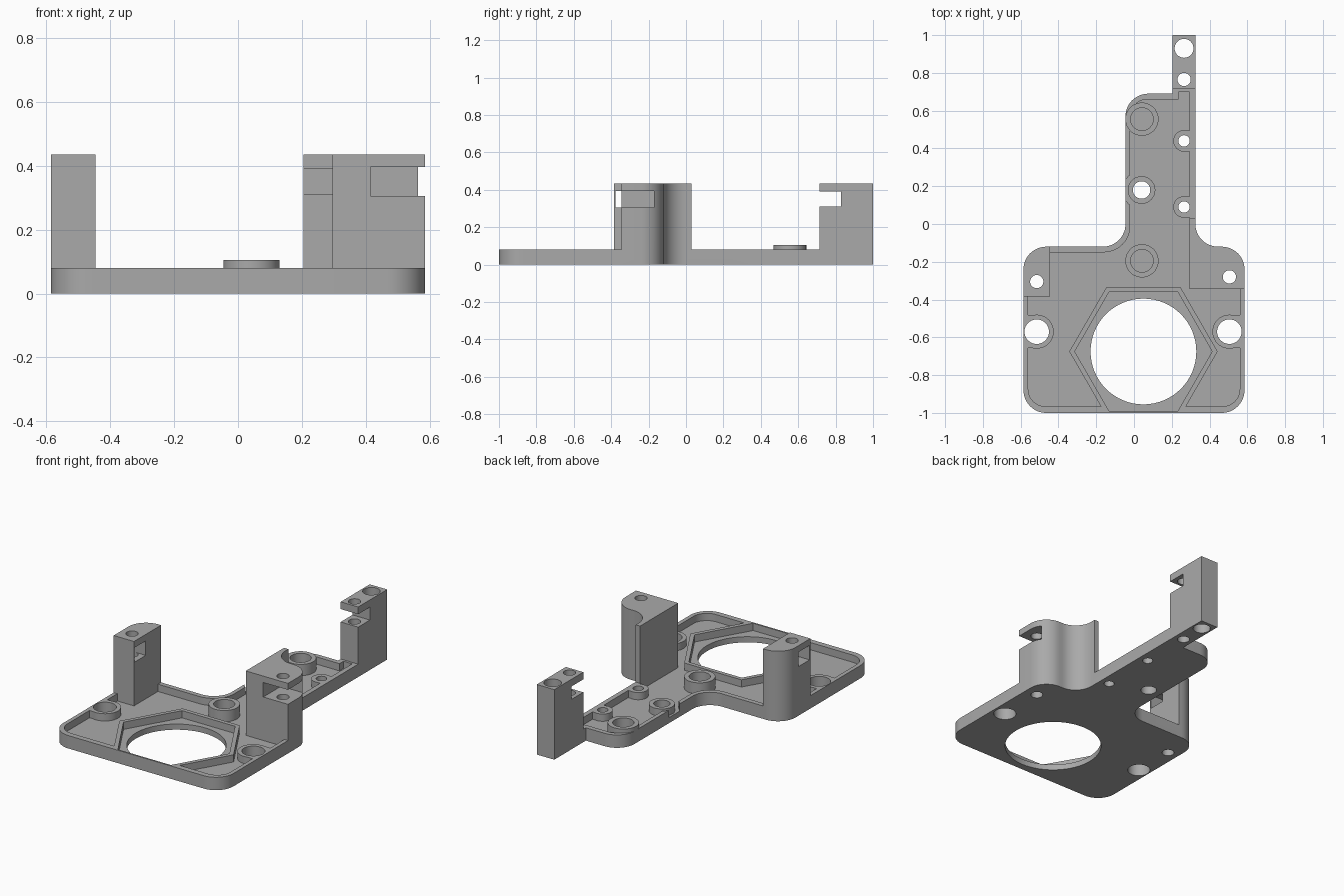
import bpy, bmesh, math
from mathutils import Vector

if "Cube" in bpy.data.objects:
    bpy.data.objects.remove(bpy.data.objects["Cube"], do_unlink=True)

FLOOR, RIM, TOP, COLLAR = 0.035, 0.08, 0.435, 0.105

grey = bpy.data.materials.new("warm_grey_plastic")
grey.use_nodes = True
grey.diffuse_color = (0.4, 0.4, 0.4, 1)
grey.node_tree.nodes["Principled BSDF"].inputs["Base Color"].default_value = (0.4, 0.4, 0.4, 1)


def rounded(corners, steps=12):
    """Outline from (x, y, radius) corners."""
    pts = []
    n = len(corners)
    for i, (x, y, r) in enumerate(corners):
        p = Vector((x, y))
        if r == 0:
            pts.append(p)
            continue
        a = (Vector(corners[i - 1][:2]) - p).normalized()
        b = (Vector(corners[(i + 1) % n][:2]) - p).normalized()
        centre = p + (a + b) * r
        for k in range(steps + 1):
            t = k / steps * math.pi / 2
            pts.append(centre - b * r * math.cos(t) - a * r * math.sin(t))
    return pts


def prism(name, pts, z0, z1):
    bm = bmesh.new()
    face = bm.faces.new([bm.verts.new((p[0], p[1], z0)) for p in pts])
    ext = bmesh.ops.extrude_face_region(bm, geom=[face])
    for v in ext["geom"]:
        if isinstance(v, bmesh.types.BMVert):
            v.co.z = z1
    bmesh.ops.recalc_face_normals(bm, faces=bm.faces)
    me = bpy.data.meshes.new(name)
    bm.to_mesh(me)
    bm.free()
    me.materials.append(grey)
    ob = bpy.data.objects.new(name, me)
    bpy.context.collection.objects.link(ob)
    return ob


def box(x0, x1, y0, y1, z0, z1):
    return prism("cutter", [(x0, y0), (x1, y0), (x1, y1), (x0, y1)], z0, z1)


def ngon(x, y, r, sides):
    return [(x + r * math.cos(2 * math.pi * k / sides),
             y + r * math.sin(2 * math.pi * k / sides)) for k in range(sides)]


def cyl(x, y, r, z0, z1, name="cutter"):
    return prism(name, ngon(x, y, r, 64 if r > 0.2 else 40), z0, z1)


def cut(target, *tools):
    """Subtract each tool from the target and discard the tool."""
    for tool in tools:
        mod = target.modifiers.new("cut", "BOOLEAN")
        mod.operation, mod.solver, mod.object = "DIFFERENCE", "EXACT", tool
        bpy.context.view_layer.update()
        dg = bpy.context.evaluated_depsgraph_get()
        me = bpy.data.meshes.new_from_object(target.evaluated_get(dg))
        target.modifiers.clear()
        target.data = me
        bpy.data.objects.remove(tool, do_unlink=True)


# Full-height block with the plate and arm outline
R = 0.12
outline = rounded([
    (-0.585, -1, R), (0.585, -1, R), (0.585, -0.12, R), (0.325, -0.12, R),
    (0.325, 1, 0), (0.205, 1, 0), (0.205, 0.69, 0), (-0.045, 0.69, R),
    (-0.045, -0.12, R), (-0.585, -0.12, R)])
body = prism("mounting_plate", outline, 0, TOP)

# Clear everything above the rim except the three posts
clearance = box(-1.2, 1.2, -1.2, 1.2, RIM, 0.6)
cut(clearance,
    box(-0.8, -0.445, -0.385, 0, 0, 0.8),
    box(0.295, 0.8, -0.345, 0.03, 0, 0.8),
    box(0.1, 0.5, 0.715, 1.1, 0, 0.8))
cut(body, clearance)

# Recessed floor, leaving the rim, hexagon wall and screw bosses standing
pocket = prism("cutter", rounded([
    (-0.56, -0.965, 0.09), (0.56, -0.965, 0.09), (0.56, -0.345, 0),
    (0.295, -0.345, 0), (0.295, 0.7, 0), (0.235, 0.7, 0), (0.235, 0.66, 0),
    (-0.02, 0.66, 0.09), (-0.02, -0.15, 0.14), (-0.445, -0.15, 0),
    (-0.445, -0.385, 0), (-0.56, -0.385, 0)]), FLOOR, 0.2)
HX, HY = 0.05, -0.675
cut(pocket, prism("cutter", ngon(HX, HY, 0.34 / math.cos(math.pi / 6), 6), 0, 0.3))
bosses = [(-0.515, -0.57, 0.09, -0.7), (0.505, -0.57, 0.09, 0.7),
          (0.265, 0.44, 0.057, 0.4), (0.265, 0.09, 0.057, 0.4),
          (0.04, 0.18, 0.073, None)]
for x, y, r, wall in bosses:
    cut(pocket, cyl(x, y, r, 0, 0.3))
    if wall is not None:
        cut(pocket, box(min(x, wall), max(x, wall), y - r * 0.97, y + r * 0.97, -0.1, 0.4))
cut(body, pocket)

# Curved gap in the arm rim beside the middle boss
gap = cyl(0.04, 0.18, 0.1, FLOOR, 0.2)
cut(gap, cyl(0.04, 0.18, 0.073, 0, 0.3))
cut(body, gap)

# Hexagon recess and the large round opening
cut(body,
    prism("cutter", ngon(HX, HY, 0.315 / math.cos(math.pi / 6), 6), FLOOR, 0.2),
    cyl(HX, HY, 0.28, -0.1, 0.2))

# Nut slots in the posts
cut(body,
    box(-0.7, -0.4, -0.378, -0.27, 0.305, 0.395),
    box(0.415, 0.7, -0.5, -0.17, 0.305, 0.395),
    box(0.1, 0.5, 0.6, 0.83, 0.31, 0.39))

# Through holes
for x, y, r in [(-0.515, -0.57, 0.065), (0.505, -0.57, 0.065), (0.04, 0.18, 0.046),
                (0.265, 0.44, 0.03), (0.265, 0.09, 0.03), (0.265, 0.765, 0.035),
                (0.265, 0.93, 0.05), (-0.515, -0.305, 0.035), (0.505, -0.28, 0.035)]:
    cut(body, cyl(x, y, r, -0.1, 0.6))

# Raised blind collars
parts = [body]
for name, y in (("rear_collar", 0.555), ("front_collar", -0.195)):
    collar = cyl(0.042, y, 0.088, FLOOR - 0.01, COLLAR, name)
    cut(collar, cyl(0.042, y, 0.06, 0, 0.2))
    cut(body, cyl(0.042, y, 0.06, FLOOR, 0.2))
    parts.append(collar)

# Smooth round walls, keep edges sharp
for ob in parts:
    bpy.ops.object.select_all(action="DESELECT")
    ob.select_set(True)
    bpy.context.view_layer.objects.active = ob
    bpy.ops.object.shade_smooth_by_angle(angle=math.radians(30))
